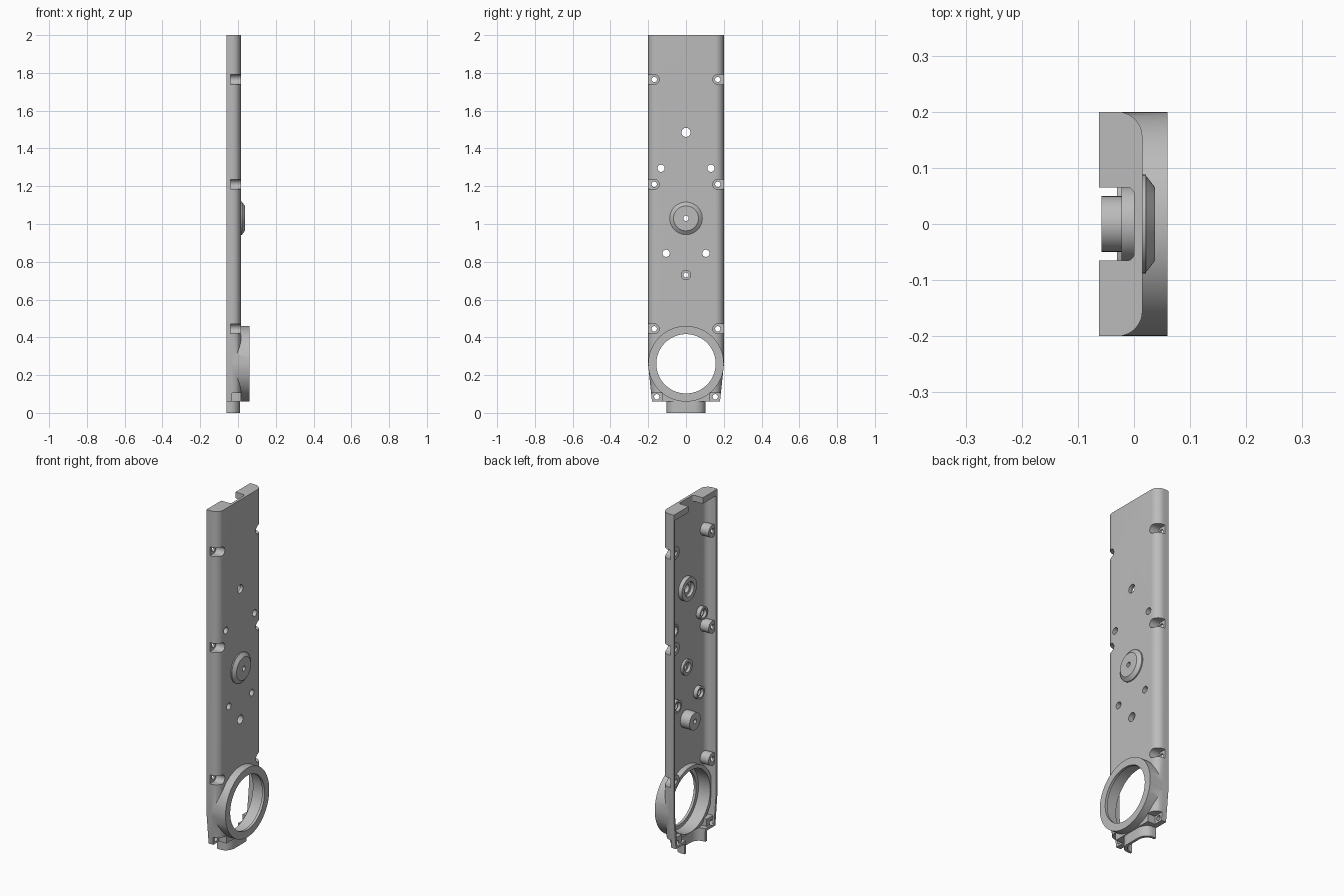
import bpy, bmesh, math
from mathutils import Matrix, Vector

if "Cube" in bpy.data.objects:
    bpy.data.objects.remove(bpy.data.objects["Cube"], do_unlink=True)

metal = bpy.data.materials.new("light grey")
metal.use_nodes = True
GREY = (0.5, 0.5, 0.5, 1)
metal.diffuse_color = GREY
metal.node_tree.nodes["Principled BSDF"].inputs["Base Color"].default_value = GREY


def make(name, bm):
    bmesh.ops.recalc_face_normals(bm, faces=bm.faces)
    mesh = bpy.data.meshes.new(name)
    bm.to_mesh(mesh)
    bm.free()
    mesh.materials.append(metal)
    ob = bpy.data.objects.new(name, mesh)
    bpy.context.collection.objects.link(ob)
    return ob


def loft(name, sections, back, front, rx, ry, steps=10):
    """Rounded channel section carried up z; sections are (z, half width)."""
    bm = bmesh.new()
    rings = []
    for z, w in sections:
        arc = [(front - rx + rx * math.sin(a), w - ry + ry * math.cos(a))
               for a in (math.pi / 2 * i / steps for i in range(steps + 1))]
        pts = [(back, w)] + arc + [(x, -y) for x, y in reversed(arc)] + [(back, -w)]
        rings.append([bm.verts.new((x, y, z)) for x, y in pts])
    for a, b in zip(rings, rings[1:]):
        for i in range(len(a)):
            j = (i + 1) % len(a)
            bm.faces.new((a[i], a[j], b[j], b[i]))
    bm.faces.new(rings[0])
    bm.faces.new(rings[-1])
    return make(name, bm)


def disc(y, z, x0, x1, r0, r1=None, seg=32):
    """Cylinder or cone along x."""
    bm = bmesh.new()
    mat = Matrix.Translation(((x0 + x1) / 2, y, z)) @ Matrix.Rotation(math.pi / 2, 4, 'Y')
    bmesh.ops.create_cone(bm, cap_ends=True, segments=seg, radius1=r0,
                          radius2=r0 if r1 is None else r1, depth=x1 - x0, matrix=mat)
    return make("disc", bm)


def box(x0, x1, y0, y1, z0, z1):
    bm = bmesh.new()
    size = Vector((x1 - x0, abs(y1 - y0), z1 - z0))
    mid = Vector((x0 + x1, y0 + y1, z0 + z1)) / 2
    bmesh.ops.create_cube(bm, size=1, matrix=Matrix.Translation(mid) @ Matrix.Diagonal(size).to_4x4())
    return make("block", bm)


def combine(target, tool, operation='DIFFERENCE'):
    mod = target.modifiers.new("combine", 'BOOLEAN')
    mod.operation, mod.solver, mod.object = operation, 'EXACT', tool
    bpy.context.view_layer.objects.active = target
    bpy.ops.object.modifier_apply(modifier=mod.name)
    bpy.data.objects.remove(tool, do_unlink=True)


RING_Z = 0.26
SCREWS = [(s * 0.168, z) for s in (-1, 1) for z in (0.445, 1.21, 1.765)]
PINS = [(s * y, z) for s in (-1, 1) for y, z in ((0.132, 1.295), (0.105, 0.845))]

# Outer shell and the hollow inside it
body = loft("channel_cover", [(0.06, 0.18), (0.25, 0.2), (2, 0.2)], -0.062, 0.015, 0.045, 0.045)
cavity = loft("cavity", [(0.075, 0.168), (0.25, 0.188), (1.965, 0.188)], -0.1, 0.002, 0.036, 0.036)

# Bosses left standing inside the hollow
for y, z in SCREWS:
    combine(cavity, disc(y, z, -0.052, 0.05, 0.036))
for y, z in PINS:
    combine(cavity, disc(y, z, -0.022, 0.05, 0.036))
for z, x, r in ((1.485, -0.022, 0.068), (1.03, -0.012, 0.045), (0.73, -0.058, 0.05)):
    combine(cavity, disc(0, z, x, 0.05, r))
for s in (-1, 1):
    combine(cavity, box(-0.052, 0.05, s * 0.115, s * 0.25, 0.03, 0.118))
combine(cavity, disc(0, RING_Z, -0.03, 0.05, 0.1995, seg=96))
combine(body, cavity)

# Collar ring, domed button and lower neck
combine(body, disc(0, RING_Z, -0.0295, 0.06, 0.2, seg=96), 'UNION')
combine(body, disc(0, 1.03, 0.005, 0.021, 0.088, seg=48), 'UNION')
combine(body, disc(0, 1.03, 0.0205, 0.037, 0.087, 0.066, seg=48), 'UNION')
combine(body, loft("neck", [(0, 0.102), (0.068, 0.102)], -0.0615, 0.011, 0.05, 0.06), 'UNION')

# Openings: collar bore with step, neck trough, top notch
combine(body, disc(0, RING_Z, -0.1, 0.1, 0.157, seg=96))
combine(body, disc(0, RING_Z, -0.1, 0.045, 0.179, seg=96))
combine(body, loft("trough", [(-0.02, 0.088), (0.08, 0.088)], -0.1, -0.004, 0.045, 0.052))
combine(body, loft("top_notch", [(1.9, 0.065), (2.05, 0.065)], -0.1, 0.0, 0.012, 0.012))

# Screw recesses open to the sides, with through holes
for y, z in SCREWS:
    s = 1 if y > 0 else -1
    combine(body, disc(y, z, -0.04, 0.03, 0.026))
    combine(body, box(-0.04, 0.03, y, s * 0.25, z - 0.0259, z + 0.0259))
    combine(body, disc(y, z, -0.1, 0.03, 0.014))
for s in (-1, 1):
    combine(body, box(-0.032, 0.018, s * 0.127, s * 0.25, 0.03, 0.106))
    combine(body, disc(s * 0.155, 0.085, -0.1, 0.015, 0.014))

# Pin holes and counterbores
for y, z in PINS:
    combine(body, disc(y, z, -0.1, 0.05, 0.019))
    combine(body, disc(y, z, -0.1, -0.006, 0.025))
combine(body, disc(0, 1.485, -0.1, 0.05, 0.024))
combine(body, disc(0, 1.485, -0.1, -0.004, 0.042))
combine(body, disc(0, 1.03, -0.1, 0.1, 0.014))
combine(body, disc(0, 1.03, -0.1, 0.005, 0.028))
combine(body, disc(0, 0.73, -0.1, 0.1, 0.013))
combine(body, disc(0, 0.73, -0.015, 0.1, 0.025))

# Shading
bpy.ops.object.select_all(action='DESELECT')
body.select_set(True)
bpy.context.view_layer.objects.active = body
bpy.ops.object.shade_smooth_by_angle(angle=math.radians(30))
